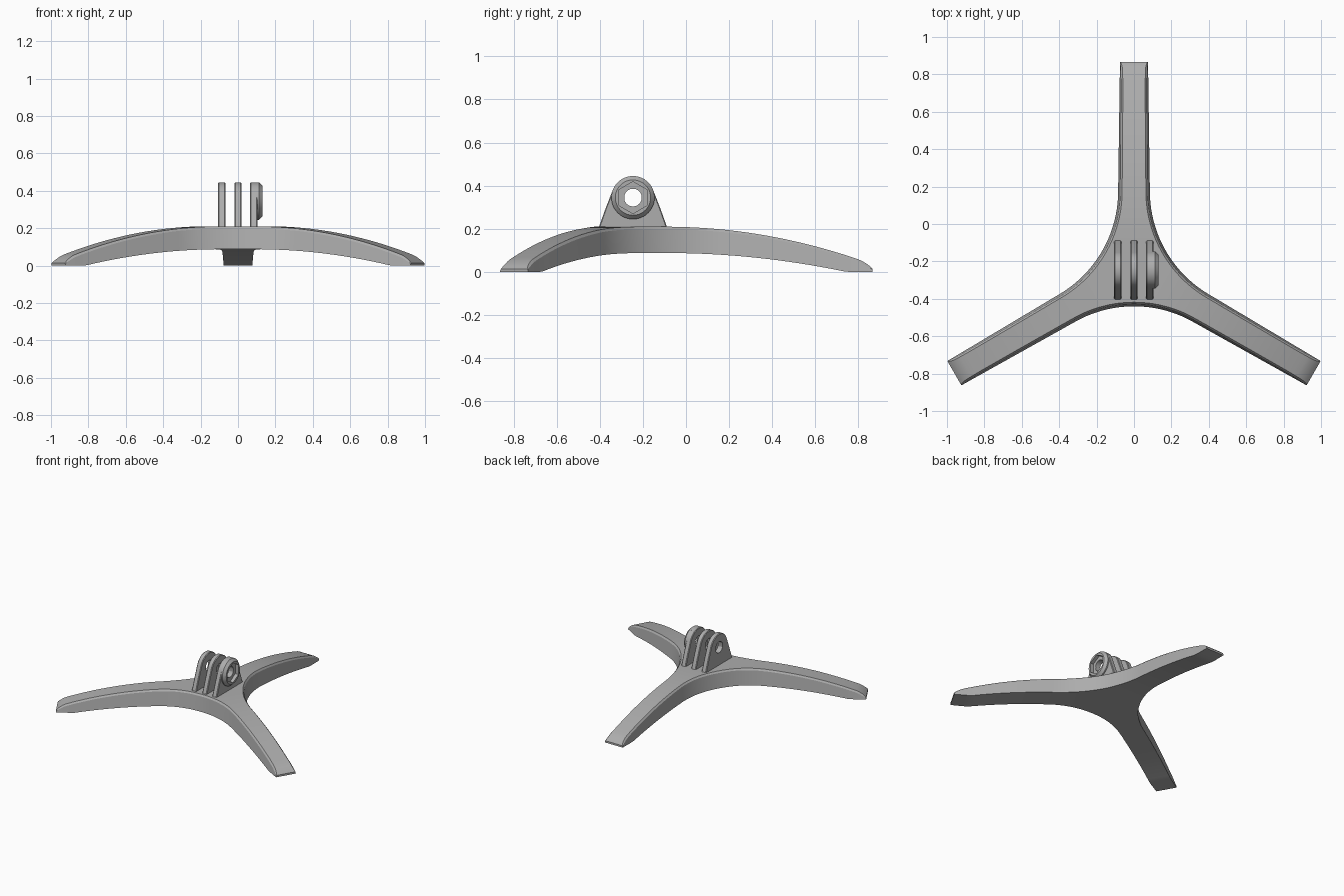
import bpy, bmesh, math
from mathutils import Matrix, Vector

cube = bpy.data.objects.get("Cube")
if cube:
    bpy.data.objects.remove(cube, do_unlink=True)

grey = bpy.data.materials.new("satin grey")
grey.use_nodes = True
grey.diffuse_color = (0.42, 0.42, 0.42, 1)
grey.node_tree.nodes["Principled BSDF"].inputs["Base Color"].default_value = (0.42, 0.42, 0.42, 1)

CENTRE_Y = -0.243   # where the three legs meet
REACH = 1.109       # centre to leg tip
CROTCH = 0.197      # centre to the hollow between two legs
FILLET = 0.64       # radius of that hollow


def loft(bm, loops, closed=False):
    """Skin a list of equally long closed loops with quads."""
    rings = [[bm.verts.new(p) for p in loop] for loop in loops]
    pairs = list(zip(rings, rings[1:]))
    if closed:
        pairs.append((rings[-1], rings[0]))
    for a, b in pairs:
        for i in range(len(a)):
            j = (i + 1) % len(a)
            bm.faces.new((a[i], a[j], b[j], b[i]))
    return rings


def finish(bm, name):
    bmesh.ops.recalc_face_normals(bm, faces=bm.faces)
    mesh = bpy.data.meshes.new(name)
    bm.to_mesh(mesh)
    bm.free()
    mesh.materials.append(grey)
    obj = bpy.data.objects.new(name, mesh)
    bpy.context.collection.objects.link(obj)
    bpy.ops.object.select_all(action="DESELECT")
    obj.select_set(True)
    bpy.context.view_layer.objects.active = obj
    bpy.ops.object.shade_smooth_by_angle(angle=math.radians(28))


# Arched heights along a leg
def top_z(u):
    z = 0.21 - 0.19 * max(0, u - 0.15) ** 2
    return z * math.sqrt(1 - (max(0, u - 1.04) / 0.075) ** 2)


def under_z(u):
    return max(0, 0.088 - 0.125 * max(0, u - 0.15) ** 2)


# Leg outline: (along, half width, outward normal), a fillet arc then a taper
stations = []
for i in range(15):
    a = math.radians(60 + 30 * i / 14)
    n = Vector((math.cos(a), math.sin(a)))
    hub = Vector((0.5, math.sqrt(0.75))) * (CROTCH + FILLET)
    stations.append((hub - n * FILLET, n))
start = stations[-1][0].copy()
straight = [start.x + (1.04 - start.x) * i / 20 for i in range(1, 21)]
for u in straight + [1.06, 1.08, 1.095, REACH]:
    t = (u - start.x) / (REACH - start.x)
    stations.append((Vector((u, start.y + (0.075 - start.y) * t)), Vector((0, 1))))


def section(p, n):
    """Drafted cross-section with a small chamfer along the top edges."""
    zt, zb = top_z(p.x), under_z(p.x)
    h = zt - zb
    c = min(0.012, 0.3 * h)
    half = []
    for inset, z in ((0, zb), (0.1 * h, zt - c), (0.1 * h + 0.8 * c, zt)):
        q = p - n * inset
        half.append(Vector((q.y, q.x, z)))
    return half + [Vector((-v.x, v.y, v.z)) for v in reversed(half)]


# Three-legged base
bm = bmesh.new()
for k in range(3):
    spin = Matrix.Rotation(math.radians(120 * k), 3, "Z")
    rings = loft(bm, [[spin @ v for v in section(p, n)] for p, n in stations])
    bm.faces.new(rings[-1])
bmesh.ops.remove_doubles(bm, verts=bm.verts, dist=0.0005)
bmesh.ops.holes_fill(bm, edges=bm.edges, sides=3)
bmesh.ops.translate(bm, verts=bm.verts, vec=(0, CENTRE_Y, 0))
finish(bm, "tripod_base")

# Hinge prongs: round top, flared foot, bolt hole
PIVOT = Vector((0, -0.246, 0.345))
EYE, BORE = 0.1, 0.042


def circle(x, r, count=48):
    return [PIVOT + Vector((x, r * math.cos(math.tau * i / count),
                            r * math.sin(math.tau * i / count))) for i in range(count)]


def prong_outline(x, scale=1.0):
    pts = []
    for i in range(29):
        a = math.radians(20 + 140 * i / 28)
        pts.append((EYE * math.cos(a), EYE * math.sin(a)))
    pts += [(-0.127, -0.05), (-0.158, -0.137)]
    pts += [(-0.163 + 0.326 * i / 12, -0.155) for i in range(13)]
    pts += [(0.158, -0.137), (0.127, -0.05)]
    return [PIVOT + Vector((x, y * scale, z * scale)) for y, z in pts]


def bore_outline(x):
    loop = []
    for p in prong_outline(0):
        d = (p - PIVOT).normalized() * BORE
        loop.append(PIVOT + d + Vector((x, 0, 0)))
    return loop


def prong(name, x0, x1):
    e = 0.005
    bm = bmesh.new()
    loft(bm, [prong_outline(x0, 0.96), prong_outline(x0 + e), prong_outline(x1 - e),
              prong_outline(x1, 0.96), bore_outline(x1), bore_outline(x0)], closed=True)
    finish(bm, name)


prong("right_prong", -0.106, -0.068)
prong("middle_prong", -0.019, 0.019)
prong("left_prong", 0.065, 0.103)


# Boss with a hexagonal nut pocket
def hexagon(x, apothem):
    loop = []
    for i, p in enumerate(circle(0, 1)):
        a = (math.tau * i / 48 + math.pi / 6) % (math.pi / 3) - math.pi / 6
        loop.append(PIVOT + (p - PIVOT) * (apothem / math.cos(a)) + Vector((x, 0, 0)))
    return loop


bm = bmesh.new()
loft(bm, [circle(0.09, EYE), circle(0.112, EYE), circle(0.131, 0.082),
          hexagon(0.131, 0.064), hexagon(0.105, 0.064),
          circle(0.105, BORE - 0.001), circle(0.09, BORE - 0.001)], closed=True)
finish(bm, "nut_boss")
